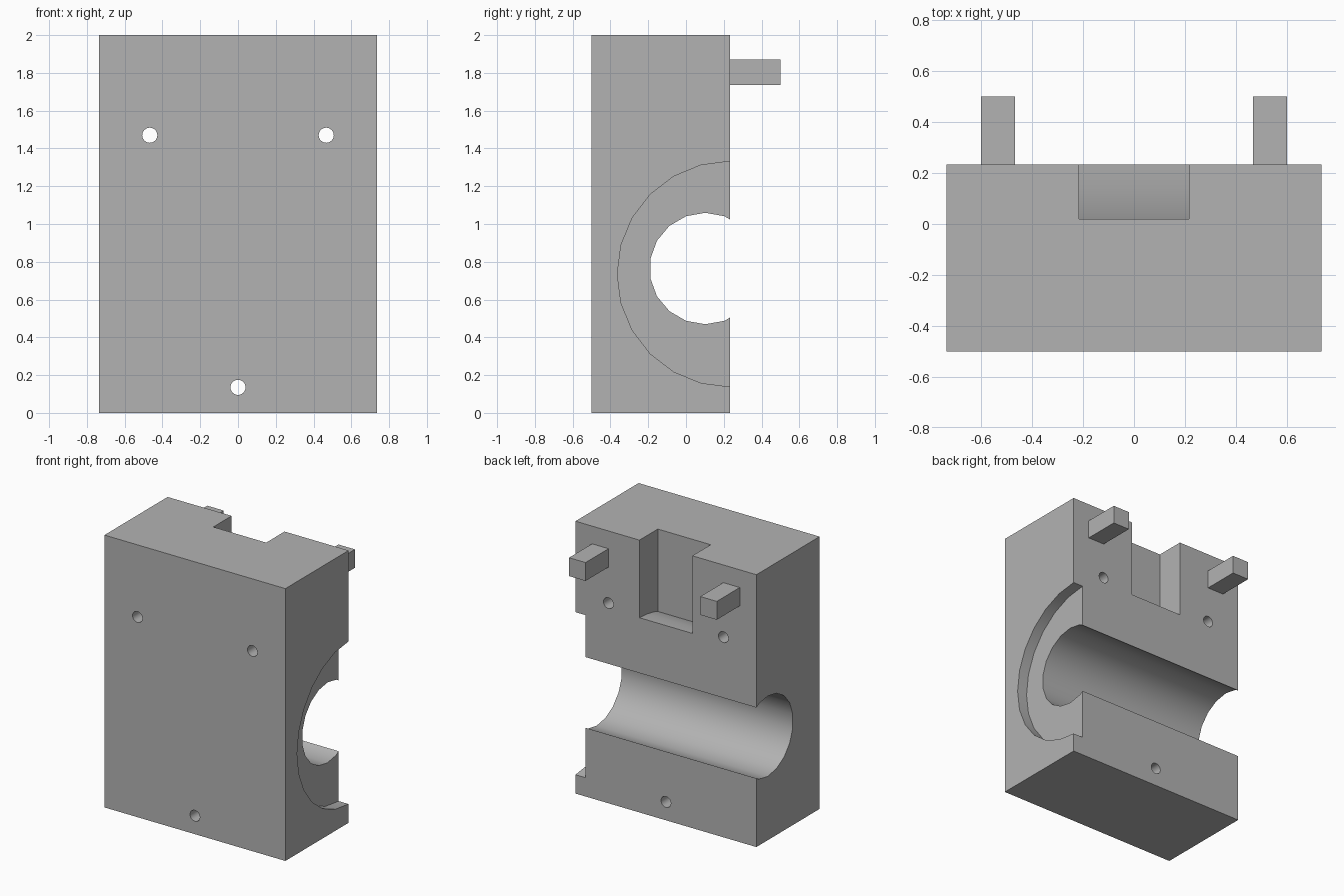
import bpy
from math import pi, radians

if "Cube" in bpy.data.objects:
    bpy.data.objects.remove(bpy.data.objects["Cube"], do_unlink=True)

grey = bpy.data.materials.new("plain grey")
grey.use_nodes = True
colour = (0.45, 0.45, 0.45, 1)
grey.diffuse_color = colour
grey.node_tree.nodes["Principled BSDF"].inputs["Base Color"].default_value = colour

HALF_W, FRONT, BACK = 0.735, -0.5, 0.233
BORE_Z = 0.735


def finish(name):
    ob = bpy.context.object
    ob.name = name
    ob.data.materials.append(grey)
    bpy.ops.object.transform_apply(location=True, rotation=True, scale=True)
    return ob


def box(name, lo, hi):
    bpy.ops.mesh.primitive_cube_add(
        size=1, location=[(a + b) / 2 for a, b in zip(lo, hi)])
    bpy.context.object.scale = [b - a for a, b in zip(lo, hi)]
    return finish(name)


def cross_cylinder(name, radius, x0, x1, sides, turn=0):
    # cylinder along x, centred on the bore axis; a corner points straight up
    bpy.ops.mesh.primitive_cylinder_add(
        vertices=sides, radius=radius, depth=x1 - x0,
        location=((x0 + x1) / 2, BACK, BORE_Z), rotation=(0, pi / 2, 0))
    bpy.context.object.rotation_euler = (turn, pi / 2, 0)
    return finish(name)


def boolean(target, tool, operation="DIFFERENCE"):
    mod = target.modifiers.new(tool.name, "BOOLEAN")
    mod.object, mod.operation, mod.solver = tool, operation, "EXACT"
    bpy.context.view_layer.objects.active = target
    bpy.ops.object.modifier_apply(modifier=mod.name)
    bpy.data.objects.remove(tool, do_unlink=True)


# Main block
block = box("block", (-HALF_W, FRONT, 0), (HALF_W, BACK, 2))

# Half-round bore through the back, with a wide shallow recess on the left side.
# The bore has 18 sides, so a rotated primitive puts a corner at the top.
bore = cross_cylinder("bore_cutter", 0.295, -1, 1, 18)
top_corner = max(v.co.z for v in bore.data.vertices) - BORE_Z
if top_corner < 0.2949:
    bore.rotation_euler.x = pi / 18
    bore.location.y, bore.location.z = 0, 0
boolean(block, bore)
boolean(block, cross_cylinder("recess_cutter", 0.597, HALF_W - 0.08, 1, 24))

# Top slot, whose floor follows a drum concentric with the bore
slot = box("slot_cutter", (-0.215, 0.02, 1.2), (0.215, 0.4, 2.2))
boolean(slot, cross_cylinder("slot_floor_drum", 0.695, -0.5, 0.5, 48))
boolean(block, slot)

# Screw holes from front to back
for x, z in ((-0.467, 1.47), (0.467, 1.47), (0, 0.135)):
    bpy.ops.mesh.primitive_cylinder_add(
        vertices=24, radius=0.04, depth=2, location=(x, 0, z),
        rotation=(pi / 2, 0, 0))
    boolean(block, finish("hole_cutter"))

bpy.ops.object.select_all(action="DESELECT")
block.select_set(True)
bpy.context.view_layer.objects.active = block
bpy.ops.object.shade_smooth_by_angle(angle=radians(30))

# Square pegs on the back
for side, x in (("right", -0.533), ("left", 0.533)):
    box(side + "_peg", (x - 0.067, BACK, 1.735), (x + 0.067, 0.5, 1.87))
